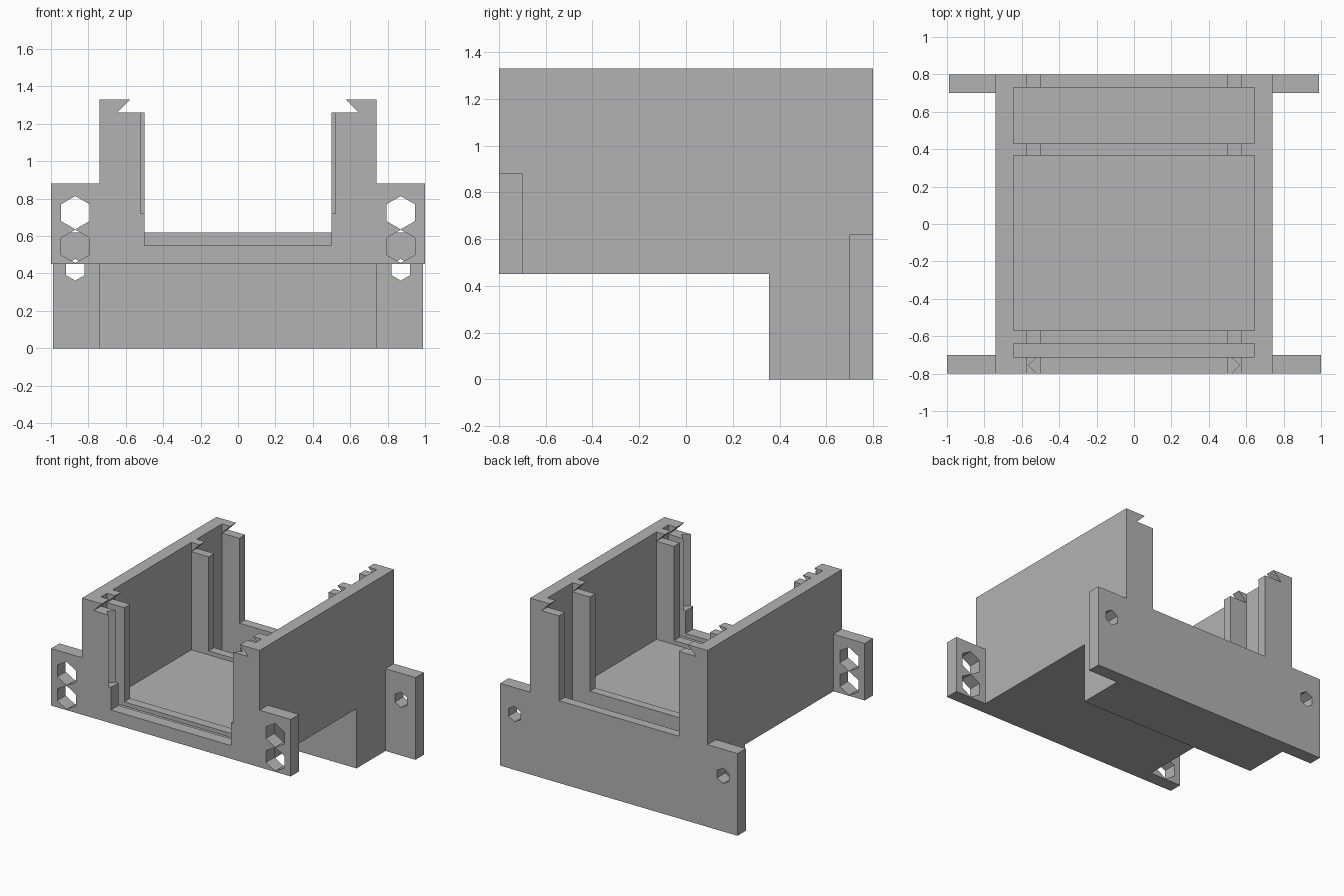
import bpy, bmesh, math

old = bpy.data.objects.get("Cube")
if old:
    bpy.data.objects.remove(old)

grey = bpy.data.materials.new("plain_grey")
grey.use_nodes = True
colour = (0.45, 0.45, 0.45, 1)
grey.diffuse_color = colour
for node in grey.node_tree.nodes:
    if node.type == 'BSDF_PRINCIPLED':
        node.inputs["Base Color"].default_value = colour


def prism(name, axis, points, lo, hi):
    """Extrude a flat outline along one axis; outline uses the other two axes in order."""
    place = {'x': lambda a, b, d: (d, a, b),
             'y': lambda a, b, d: (a, d, b),
             'z': lambda a, b, d: (a, b, d)}[axis]
    bm = bmesh.new()
    ends = [[bm.verts.new(place(a, b, d)) for a, b in points] for d in (lo, hi)]
    bm.faces.new(ends[0])
    bm.faces.new(ends[1])
    n = len(points)
    for i in range(n):
        j = (i + 1) % n
        bm.faces.new((ends[0][i], ends[0][j], ends[1][j], ends[1][i]))
    bmesh.ops.recalc_face_normals(bm, faces=bm.faces)
    mesh = bpy.data.meshes.new(name)
    bm.to_mesh(mesh)
    bm.free()
    mesh.materials.append(grey)
    obj = bpy.data.objects.new(name, mesh)
    bpy.context.collection.objects.link(obj)
    return obj


def slab(name, half_x, y0, y1, z0, z1):
    outline = [(-half_x, z0), (half_x, z0), (half_x, z1), (-half_x, z1)]
    return prism(name, 'y', outline, y0, y1)


def combine(target, other, operation):
    mod = target.modifiers.new(operation.lower(), 'BOOLEAN')
    mod.operation = operation
    mod.solver = 'EXACT'
    mod.object = other
    bpy.context.view_layer.objects.active = target
    bpy.ops.object.modifier_apply(modifier=mod.name)
    bpy.data.objects.remove(other)


# Main body with the deep box under its back end
tray = prism("slotted_tray", 'x',
             [(-0.8, 0.45), (0.355, 0.45), (0.355, 0), (0.8, 0), (0.8, 1.33), (-0.8, 1.33)],
             -0.74, 0.74)

# Mounting plates at both ends
combine(tray, slab("front_plate", 1.0, -0.8, -0.7, 0.45, 0.88), 'UNION')
combine(tray, slab("back_plate", 0.99, 0.7, 0.8, 0, 0.62), 'UNION')

# Open channel with a dovetail groove for a sliding lid
half = [(0.5, 0.62), (0.5, 1.26), (0.645, 1.26), (0.575, 1.33), (0.575, 1.5)]
channel = half + [(-x, z) for x, z in reversed(half)]
combine(tray, prism("channel_cut", 'y', channel, -1, 1), 'DIFFERENCE')
combine(tray, slab("lower_channel_cut", 0.5, -1, 0.73, 0.55, 0.8), 'DIFFERENCE')

# Compartments between the ribs; the last drops into the deep box
for y0, y1, floor in ((-0.71, -0.64, 0.52), (-0.57, 0.365, 0.52), (0.43, 0.73, 0.07)):
    combine(tray, slab("compartment_cut", 0.645, y0, y1, floor, 1.5), 'DIFFERENCE')

for side in (-1, 1):
    # V grooves on the front opening
    groove = [(0.4, -0.9), (0.52, -0.9), (0.52, -0.8), (0.565, -0.755),
              (0.52, -0.71), (0.52, -0.68), (0.4, -0.68)]
    combine(tray, prism("groove_cut", 'z', [(side * x, y) for x, y in groove], 0.72, 1.28),
            'DIFFERENCE')
    # Hexagonal holes through the plates
    for z, radius, y0, y1 in ((0.725, 0.089, -1, -0.6), (0.545, 0.089, -1, -0.6),
                              (0.42, 0.058, 0.6, 1)):
        hexagon = [(side * 0.87 + radius * math.sin(k * math.pi / 3),
                    z + radius * math.cos(k * math.pi / 3)) for k in range(6)]
        combine(tray, prism("hole_cut", 'y', hexagon, y0, y1), 'DIFFERENCE')
